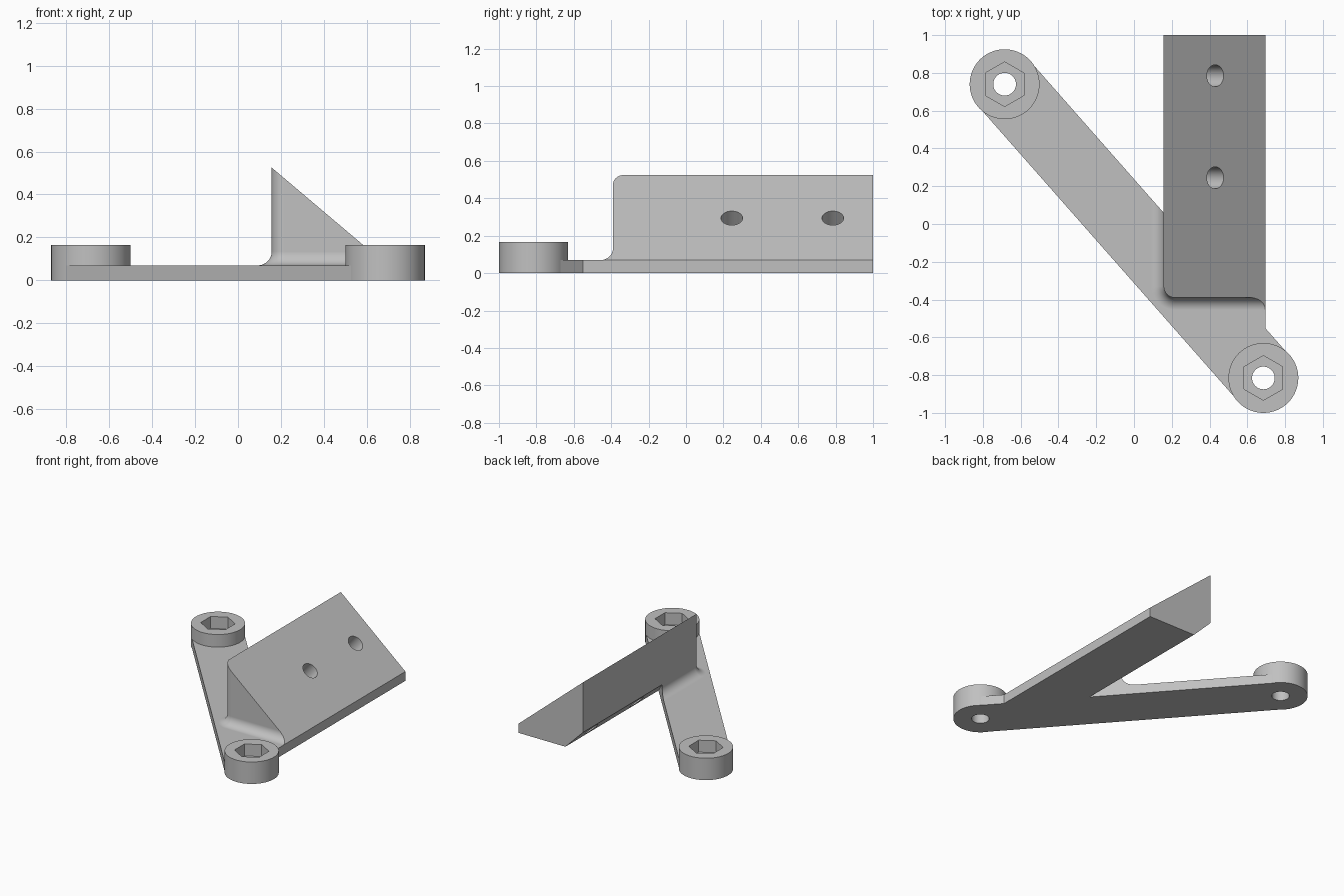
import bpy, bmesh
from math import sin, cos, pi, radians
from mathutils import Vector

cube = bpy.data.objects.get("Cube")
if cube:
    bpy.data.objects.remove(cube, do_unlink=True)


def loft(name, rings):
    """Closed solid through rings of equal point count."""
    bm = bmesh.new()
    loops = [[bm.verts.new(p) for p in ring] for ring in rings]
    n = len(loops[0])
    for low, high in zip(loops, loops[1:]):
        for i in range(n):
            j = (i + 1) % n
            bm.faces.new((low[i], low[j], high[j], high[i]))
    bm.faces.new(loops[0])
    bm.faces.new(loops[-1])
    bmesh.ops.recalc_face_normals(bm, faces=bm.faces)
    mesh = bpy.data.meshes.new(name)
    bm.to_mesh(mesh)
    bm.free()
    obj = bpy.data.objects.new(name, mesh)
    bpy.context.collection.objects.link(obj)
    return obj


def prism_z(name, points, z0, z1):
    return loft(name, [[(x, y, z) for x, y in points] for z in (z0, z1)])


def prism_y(name, points, y0, y1):
    return loft(name, [[(x, y, z) for x, z in points] for y in (y0, y1)])


def circle(c, r, n, start=0.0):
    return [(c[0] + r * cos(start + 2 * pi * i / n),
             c[1] + r * sin(start + 2 * pi * i / n)) for i in range(n)]


def boolean(target, tool, operation):
    """Apply the tool to the target and discard the tool."""
    mod = target.modifiers.new("cut", "BOOLEAN")
    mod.operation, mod.object, mod.solver = operation, tool, "EXACT"
    bpy.context.view_layer.update()
    graph = bpy.context.evaluated_depsgraph_get()
    mesh = bpy.data.meshes.new_from_object(target.evaluated_get(graph))
    target.modifiers.clear()
    target.data = mesh
    bpy.data.objects.remove(tool, do_unlink=True)


# Main dimensions
BOSSES = [Vector((-0.685, 0.74)), Vector((0.685, -0.815))]
BOSS_R, BOSS_H = 0.185, 0.165
PLATE = 0.07
LEFT, RIGHT, FRONT, BACK = 0.157, 0.695, -0.39, 1.0
PEAK, CHAMFER = 0.525, 0.148
FILLET, CORNER = 0.065, 0.06
slope = (PEAK - PLATE) / (RIGHT - LEFT)

# Diagonal arm outline and the foot outline below the wedge
along = (BOSSES[1] - BOSSES[0]).normalized()
side = Vector((-along.y, along.x)) * 0.182
arm_outline = [BOSSES[0] + side, BOSSES[0] - side, BOSSES[1] - side, BOSSES[1] + side]
inner = LEFT + CHAMFER
foot_outline = [(inner, -0.6), (RIGHT, -0.6), (RIGHT, 0.3), (inner, 0.3)]

bracket = prism_z("mounting_bracket", arm_outline, 0, PLATE)
boolean(bracket, prism_z("foot", foot_outline, 0, PLATE), "UNION")

# Wedge with a sloping mounting face and a chamfered lower edge
wedge_profile = [(inner, 0), (RIGHT, 0), (RIGHT, PLATE), (LEFT, PEAK), (LEFT, CHAMFER)]
boolean(bracket, prism_y("wedge", wedge_profile, -0.2, BACK), "UNION")


# Front root of the wedge: rounded corner, flaring into the plate
def root_ring(flare, z):
    cx, cy, r = LEFT + CORNER, FRONT + CORNER, CORNER + flare
    arc = [(cx + r * cos(a), cy + r * sin(a), z)
           for a in (1.5 * pi - 0.5 * pi * i / 16 for i in range(17))]
    return [(0.9, FRONT - flare, z)] + arc + [(LEFT - flare, 0.3, z), (0.9, 0.3, z)]


rings = [root_ring(FILLET, 0.02)]
for i in range(17):
    a = 0.5 * pi * i / 16
    rings.append(root_ring(FILLET * (1 - sin(a)), PLATE + FILLET * (1 - cos(a))))
rings.append(root_ring(0, 0.7))
root = loft("wedge_root", rings)

far = LEFT - 0.3
under_slope = [(far, 0), (RIGHT, 0), (RIGHT, PLATE), (far, PEAK + 0.3 * slope)]
boolean(root, prism_y("slope_cut", under_slope, -0.7, 0.4), "INTERSECT")
footprint = prism_z("footprint", arm_outline, -0.1, 0.9)
boolean(footprint, prism_z("foot_print", foot_outline, -0.1, 0.9), "UNION")
boolean(root, footprint, "INTERSECT")
boolean(bracket, root, "UNION")

# Round bosses with hexagonal nut pockets and bolt holes
for c in BOSSES:
    boolean(bracket, prism_z("boss", circle(c, BOSS_R, 64), 0, BOSS_H), "UNION")
for c in BOSSES:
    boolean(bracket, prism_z("nut_pocket", circle(c, 0.118, 6, pi / 2), 0.075, 0.3), "DIFFERENCE")
    boolean(bracket, prism_z("bolt_hole", circle(c, 0.06, 64), -0.1, 0.3), "DIFFERENCE")

# Screw holes square to the sloping face
normal = Vector((slope, 0, 1)).normalized()
across = Vector((normal.z, 0, -normal.x))
for y in (0.245, 0.785):
    centre = Vector((0.43, y, PEAK - slope * (0.43 - LEFT)))
    hole = [[centre + across * u + Vector((0, v, 0)) + normal * t
             for u, v in circle((0, 0), 0.058, 64)] for t in (-0.6, 0.2)]
    boolean(bracket, loft("screw_hole", hole), "DIFFERENCE")

# Single grey finish
grey = bpy.data.materials.new("light_grey")
grey.use_nodes = True
colour = (0.53, 0.53, 0.53, 1)
grey.diffuse_color = colour
grey.node_tree.nodes["Principled BSDF"].inputs["Base Color"].default_value = colour
bracket.data.materials.clear()
bracket.data.materials.append(grey)
for face in bracket.data.polygons:
    face.material_index = 0

# Smooth curves, crisp edges
bpy.ops.object.select_all(action="DESELECT")
bracket.select_set(True)
bpy.context.view_layer.objects.active = bracket
bpy.ops.object.shade_smooth_by_angle(angle=radians(7.5))
weighted = bracket.modifiers.new("even_shading", "WEIGHTED_NORMAL")
weighted.keep_sharp = True
